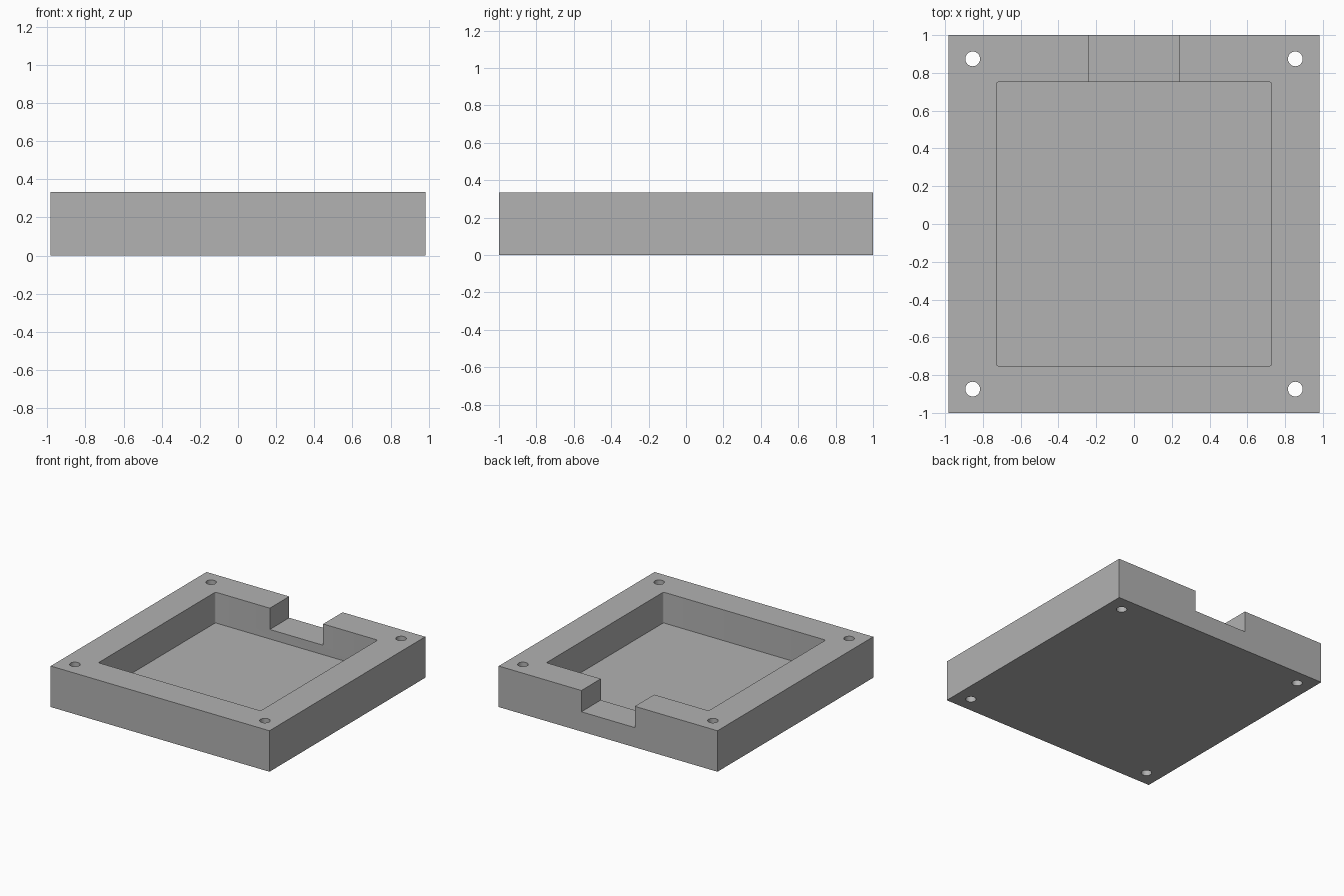
import bpy
import bmesh
from mathutils import Matrix, Vector

default_cube = bpy.data.objects.get("Cube")
if default_cube:
    bpy.data.objects.remove(default_cube, do_unlink=True)

HALF_X, HALF_Y, HEIGHT = 0.983, 1.0, 0.333
POCKET_X, POCKET_Y, POCKET_FLOOR = 0.729, 0.751, 0.083
NOTCH_X, NOTCH_FLOOR = 0.24, 0.16
HOLE_X, HOLE_Y, HOLE_R = 0.854, 0.874, 0.039
CLEAR = 0.1

grey = bpy.data.materials.new("plain grey")
grey.use_nodes = True
grey.diffuse_color = (0.445, 0.445, 0.445, 1)
grey.node_tree.nodes["Principled BSDF"].inputs["Base Color"].default_value = grey.diffuse_color


def finish(name, bm):
    mesh = bpy.data.meshes.new(name)
    bm.to_mesh(mesh)
    bm.free()
    mesh.materials.append(grey)
    obj = bpy.data.objects.new(name, mesh)
    bpy.context.collection.objects.link(obj)
    return obj


def box(name, low, high, corner=0):
    """Box between two corners, with optionally rounded upright edges."""
    low, high = Vector(low), Vector(high)
    bm = bmesh.new()
    matrix = Matrix.Translation((low + high) / 2) @ Matrix.Diagonal((*(high - low), 1))
    bmesh.ops.create_cube(bm, size=1, matrix=matrix)
    if corner:
        upright = [e for e in bm.edges
                   if abs(e.verts[0].co.z - e.verts[1].co.z) > corner]
        bmesh.ops.bevel(bm, geom=upright, offset=corner, segments=4,
                        profile=0.5, affect='EDGES')
    return finish(name, bm)


def cylinder(name, x, y):
    bm = bmesh.new()
    bmesh.ops.create_cone(bm, cap_ends=True, segments=32, radius1=HOLE_R,
                          radius2=HOLE_R, depth=HEIGHT + 2 * CLEAR,
                          matrix=Matrix.Translation((x, y, HEIGHT / 2)))
    return finish(name, bm)


# Solid block
case = box("case_base", (-HALF_X, -HALF_Y, 0), (HALF_X, HALF_Y, HEIGHT))

# Pocket, rear cable notch and corner screw holes
top = HEIGHT + CLEAR
cutters = [
    box("pocket_cutter", (-POCKET_X, -POCKET_Y, POCKET_FLOOR),
        (POCKET_X, POCKET_Y, top), corner=0.012),
    box("notch_cutter", (-NOTCH_X, POCKET_Y - CLEAR, NOTCH_FLOOR),
        (NOTCH_X, HALF_Y + CLEAR, top + CLEAR)),
]
for sx in (-1, 1):
    for sy in (-1, 1):
        cutters.append(cylinder("screw_hole_cutter", sx * HOLE_X, sy * HOLE_Y))

bpy.ops.object.select_all(action='DESELECT')
case.select_set(True)
bpy.context.view_layer.objects.active = case
for cutter in cutters:
    cutter.hide_render = True
    cut = case.modifiers.new("cut", 'BOOLEAN')
    cut.operation = 'DIFFERENCE'
    cut.solver = 'EXACT'
    cut.object = cutter
    bpy.ops.object.modifier_apply(modifier=cut.name)
    bpy.data.objects.remove(cutter, do_unlink=True)

bpy.ops.object.shade_smooth_by_angle()
